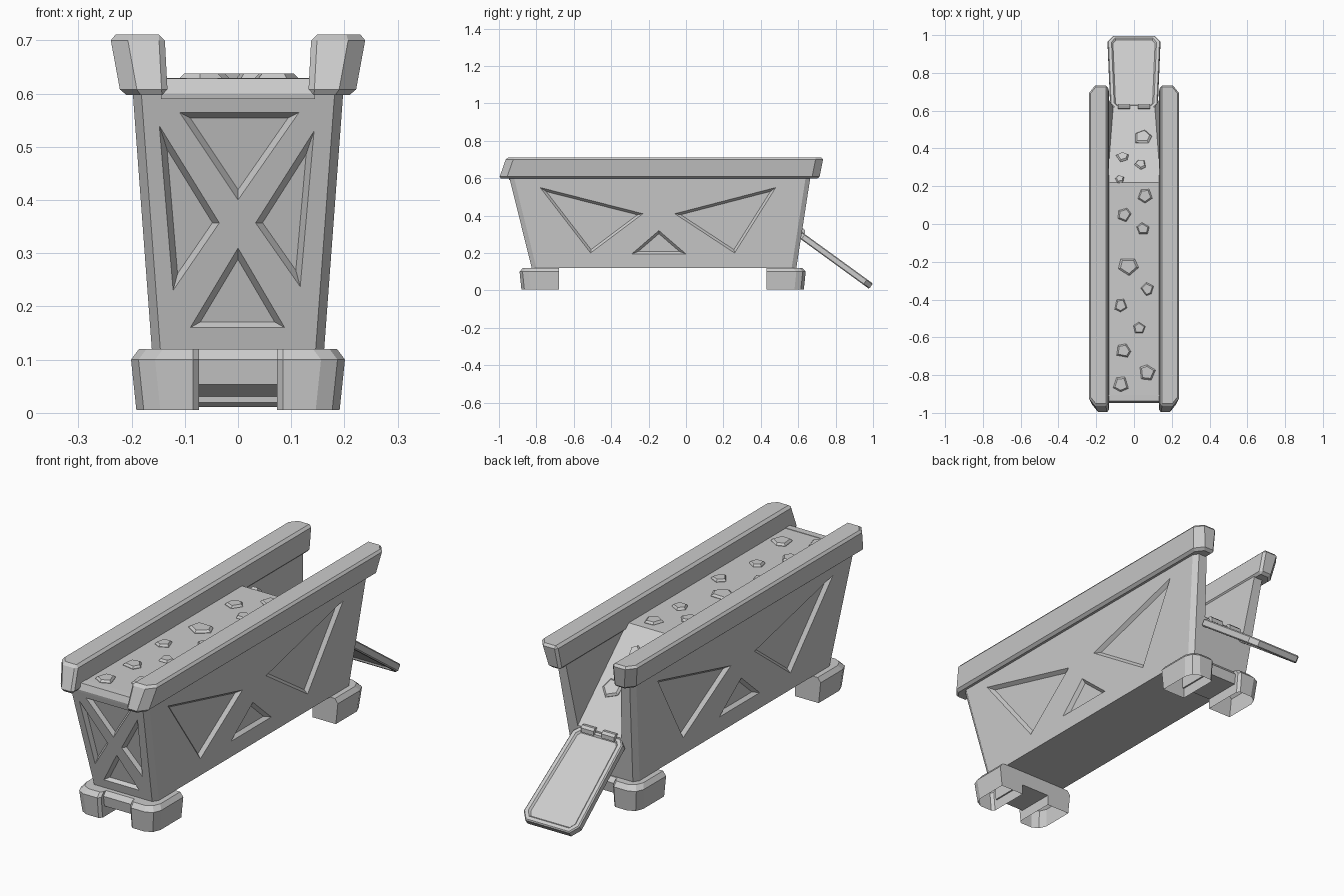
import bpy, bmesh, math, random
from mathutils import Vector, Matrix

if "Cube" in bpy.data.objects:
    bpy.data.objects.remove(bpy.data.objects["Cube"])

random.seed(4)


def loft(name, rings, open_start=False, bevel=0.0, hidden=False):
    """Skin equal-length rings of points into a solid."""
    bm = bmesh.new()
    vs = [[bm.verts.new(p) for p in r] for r in rings]
    n = len(rings[0])
    for a, b in zip(vs, vs[1:]):
        for i in range(n):
            bm.faces.new((a[i], a[(i + 1) % n], b[(i + 1) % n], b[i]))
    start = bm.faces.new(vs[0][::-1])
    bm.faces.new(vs[-1])
    bmesh.ops.recalc_face_normals(bm, faces=bm.faces)
    if open_start:
        bmesh.ops.delete(bm, geom=[start], context='FACES_ONLY')
    me = bpy.data.meshes.new(name)
    bm.to_mesh(me)
    bm.free()
    ob = bpy.data.objects.new(name, me)
    bpy.context.collection.objects.link(ob)
    if bevel:
        m = ob.modifiers.new("Bevel", 'BEVEL')
        m.width, m.segments = bevel, 1
        m.limit_method, m.angle_limit = 'ANGLE', math.radians(60)
    if hidden:
        ob.hide_render = True
        ob.hide_set(True)
    return ob


def chamfered(x, y0, y1, cx, cy, z):
    """Symmetric rectangle with cut corners."""
    return [(-x + cx, y0, z), (x - cx, y0, z), (x, y0 + cy, z), (x, y1 - cy, z),
            (x - cx, y1, z), (-x + cx, y1, z), (-x, y1 - cy, z), (-x, y0 + cy, z)]


def offset_triangle(tri, d):
    """Move each edge of a 2D triangle inwards by d."""
    p = [Vector(t) for t in tri]
    l = [(p[(i + 1) % 3] - p[(i + 2) % 3]).length for i in range(3)]
    centre = sum((p[i] * l[i] for i in range(3)), Vector((0, 0))) / sum(l)
    e, f = p[1] - p[0], p[2] - p[0]
    r = abs(e.x * f.y - e.y * f.x) / sum(l)
    return [centre + (q - centre) * (r - d) / r for q in p]


# Body with chamfered corners
body = loft("body", [chamfered(.162, -.825, .59, .016, .025, .12),
                     chamfered(.198, -.945, .665, .016, .025, .605)])


def cut(cutter):
    m = body.modifiers.new("Cut", 'BOOLEAN')
    m.operation, m.solver, m.object = 'DIFFERENCE', 'EXACT', cutter


def prism(name, profile, extra, **kw):
    """Y-Z profile across X, narrowing downwards with the walls."""
    return loft(name, [[(s * (.11 + (z - .32) * .1 + extra), y, z) for y, z in profile]
                       for s in (-1, 1)], **kw)


# Open rear mouth
cut(prism("mouth_cutter", [(.22, .615), (.7, .247), (.9, .247), (.9, .8), (.22, .8)], 0, hidden=True))

# Sunken triangles on the sides and front
side_tris = [[(-.78, .55), (-.23, .41), (-.51, .20)], [(-.06, .41), (.48, .55), (.26, .20)],
             [(-.29, .195), (0, .195), (-.145, .32)]]
front_tris = [[(-.11, .565), (.115, .565), (0, .40)], [(-.09, .16), (.088, .16), (0, .31)],
              [(-.148, .54), (-.035, .357), (-.122, .23)], [(.143, .53), (.033, .357), (.117, .237)]]
for tri in side_tris:
    for s in (-1, 1):
        cut(loft("side_panel_cutter", [
            [(s * (.162 + (z - .12) * .0742 - dep), y, z) for y, z in offset_triangle(tri, d)]
            for dep, d in ((-.01, -.008), (.016, .013))], hidden=True))
for tri in front_tris:
    cut(loft("front_panel_cutter", [
        [(x, -.825 - (z - .12) * .2474 + dep, z) for x, z in offset_triangle(tri, d)]
        for dep, d in ((-.01, -.006), (.018, .011))], hidden=True))

# Load: flat, then sloping down to the mouth
load = [(-.92, .56), (-.92, .627), (.22, .627), (.62, .32), (.618, .28), (.2, .56)]
prism("load", load, .003)

# Front rim between the rails
loft("front_rim", [[(x, y, z) for y, z in ((-.945, .59), (-.947, .6), (-.938, .628), (-.905, .629), (-.9, .59))]
                   for x in (-.145, .145)])

# Top rails
for s, side in ((-1, "left"), (1, "right")):
    def rail_ring(xi, xo, y0, y1, z):
        return [(s * x, y, z) for x, y in ((xi, y0), (xo - .032, y0), (xo, y0 + .04),
                                           (xo, y1 - .04), (xo - .032, y1), (xi, y1))]
    loft(side + "_rail", [rail_ring(.132, .220, -1.0, .712, .597),
                          rail_ring(.138, .241, -.96, .735, .711)], bevel=.011)

# Hollow feet and the bars joining them
for end, fy in (("front", lambda y: y), ("rear", lambda y: -.25 - y)):
    for s, side in ((-1, "left"), (1, "right")):
        rings = []
        for xo, yf, z in ((.191, -.88, .005), (.201, -.89, .1), (.186, -.872, .12)):
            rings.append([(s * x, fy(y), z) for x, y in (
                (.073, -.68), (.073, yf + .012), (.085, yf), (xo - .045, yf),
                (xo - .014, yf + .016), (xo, yf + .05), (xo, -.68))])
        loft(f"{end}_{side}_foot", rings, open_start=True)
    loft(end + "_foot_bar", [[(x, fy(y), z) for y, z in (
        (-.68, .053), (-.855, .053), (-.862, .1), (-.845, .12), (-.68, .12))] for x in (-.08, .08)])

# Lowered tailgate, modelled flat then swung down about its hinge
tail = loft("tailgate", [[(-.1, 0, z), (.1, 0, z), (.126, .03, z), (.14, .44, z), (.11, .479, z),
                          (-.11, .479, z), (-.14, .44, z), (-.126, .03, z)] for z in (-.035, 0)], bevel=.005)
bm = bmesh.new()
bm.from_mesh(tail.data)
bm.normal_update()
for f in [f for f in bm.faces if abs(f.normal.z) > .9]:
    bmesh.ops.inset_region(bm, faces=[f], thickness=.022)
    bmesh.ops.inset_region(bm, faces=[f], thickness=.008, depth=-.008)
bm.to_mesh(tail.data)
bm.free()
tail.matrix_world = Matrix.Translation((0, .612, .318)) @ Matrix.Rotation(math.radians(-36), 4, 'X')

# Hinge blocks
for s in (-1, 1):
    loft("hinge", [[(s * .052 + dx, .622 + a, .318 + b) for a, b in (
        (-.014, -.015), (.014, -.015), (.014, .004), (.004, .014), (-.008, .014), (-.014, .008))]
        for dx in (-.032, .032)])

# Five-sided rocks lying on the load
rocks = [(.045, .46, .05), (-.06, .355, .034), (.035, .315, .032), (-.075, .235, .026), (.055, .15, .041),
         (-.05, .05, .04), (.045, -.025, .036), (-.03, -.22, .052), (.07, -.345, .037), (-.07, -.43, .04),
         (.03, -.55, .034), (-.055, -.67, .042), (.07, -.785, .044), (-.07, -.85, .043)]
slope = math.atan2(.307, .40)
for x, y, r in rocks:
    a0 = random.uniform(0, 6.28)
    pts = [(a0 + i * 1.257 + random.uniform(-.2, .2), r * random.uniform(.88, 1.08)) for i in range(5)]
    rock = loft("rock", [[(k * q * math.cos(a), k * q * math.sin(a), z) for a, q in pts]
                         for k, z in ((1, -.012), (1, .002), (.78, .011))])
    z = .627 - max(0, y - .22) * math.tan(slope)
    rock.location = (x, y, z)
    rock.rotation_euler.x = -slope if y > .22 else 0
